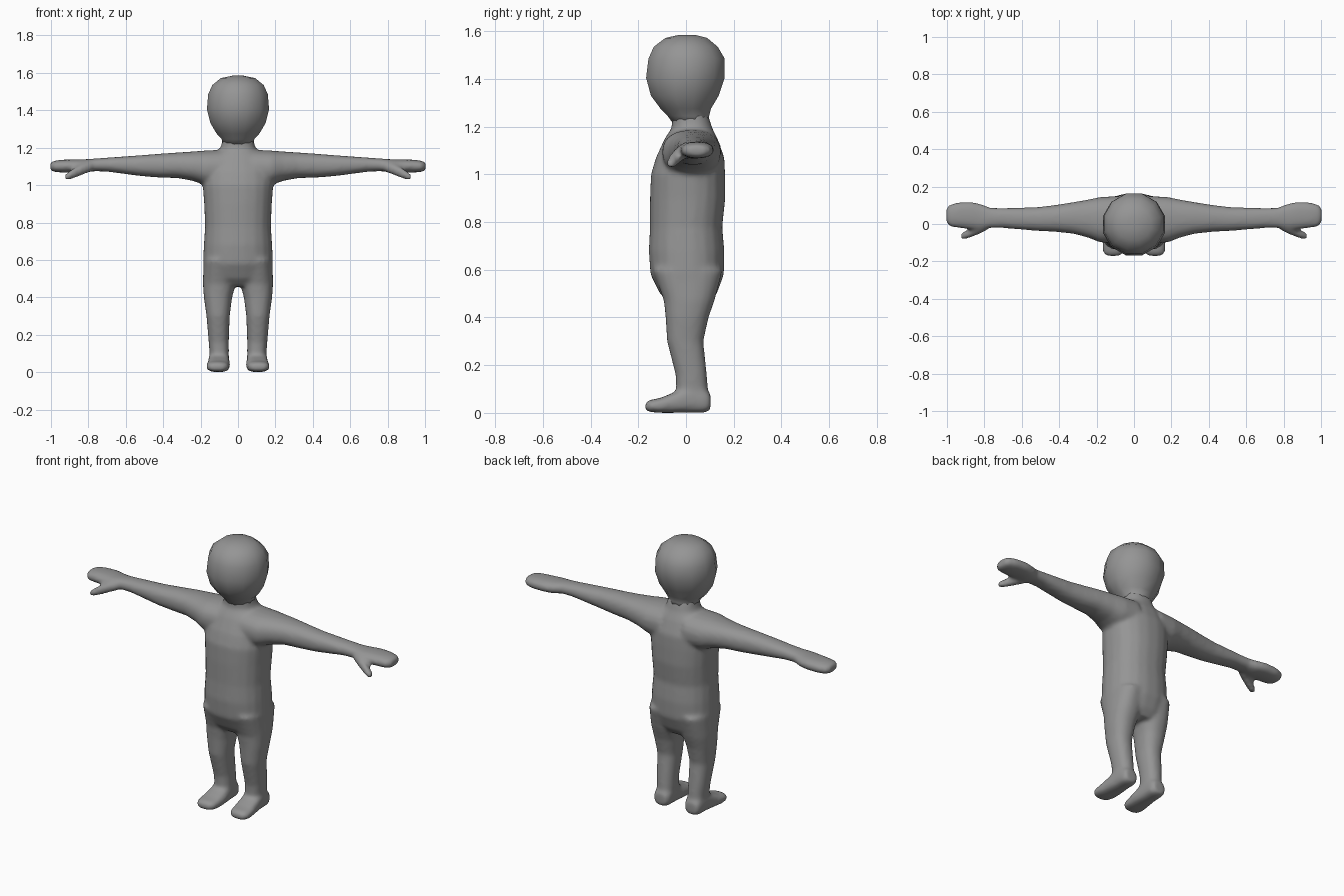
import bpy, bmesh, math

skin = bpy.data.materials.new("plain grey")
skin.diffuse_color = (0.3, 0.3, 0.3, 1)


def loft(bm, axis, rings, sides=20, power=2.3, flip=1):
    """Skin rounded rings along an axis; each ring is (t, a0, a1, b0, b1) bounds."""
    loops = []
    for t, a0, a1, b0, b1 in rings:
        loop = []
        for i in range(sides):
            ang = 2 * math.pi * (i + 0.5) / sides
            c, s = math.cos(ang), math.sin(ang)
            a = (a0 + a1) / 2 + (a1 - a0) / 2 * math.copysign(abs(c) ** (2 / power), c)
            b = (b0 + b1) / 2 + (b1 - b0) / 2 * math.copysign(abs(s) ** (2 / power), s)
            x, y, z = {"x": (t, a, b), "y": (a, t, b), "z": (a, b, t)}[axis]
            loop.append(bm.verts.new((x * flip, y, z)))
        loops.append(loop)
    faces = [bm.faces.new(loops[0]), bm.faces.new(loops[-1])]
    for lo, hi in zip(loops, loops[1:]):
        for i in range(sides):
            j = (i + 1) % sides
            faces.append(bm.faces.new((lo[i], lo[j], hi[j], hi[i])))
    bmesh.ops.recalc_face_normals(bm, faces=faces)


def make_object(name, bm):
    mesh = bpy.data.meshes.new(name)
    bm.to_mesh(mesh)
    bm.free()
    mesh.materials.append(skin)
    for p in mesh.polygons:
        p.use_smooth = True
    obj = bpy.data.objects.new(name, mesh)
    bpy.context.collection.objects.link(obj)
    return obj


body = bmesh.new()

# torso and neck
loft(body, "z", [
    (0.46, -0.11, 0.11, -0.07, 0.10), (0.50, -0.18, 0.18, -0.11, 0.13),
    (0.58, -0.188, 0.188, -0.15, 0.16), (0.68, -0.184, 0.184, -0.157, 0.162),
    (0.78, -0.177, 0.177, -0.152, 0.153), (0.90, -0.182, 0.182, -0.152, 0.166),
    (1.00, -0.19, 0.19, -0.148, 0.165), (1.07, -0.185, 0.185, -0.127, 0.162),
    (1.15, -0.15, 0.15, -0.09, 0.133), (1.195, -0.095, 0.095, -0.06, 0.11),
    (1.23, -0.086, 0.086, -0.06, 0.10), (1.28, -0.08, 0.08, -0.06, 0.08)])

for side in (-1, 1):
    # arm running into a mitten hand
    loft(body, "x", [
        (0.08, -0.10, 0.15, 0.99, 1.19), (0.18, -0.10, 0.145, 1.00, 1.185),
        (0.24, -0.075, 0.132, 1.022, 1.18), (0.32, -0.053, 0.118, 1.037, 1.175),
        (0.42, -0.042, 0.102, 1.04, 1.168), (0.52, -0.037, 0.09, 1.048, 1.16),
        (0.70, -0.022, 0.086, 1.072, 1.147), (0.77, -0.022, 0.088, 1.074, 1.142),
        (0.82, -0.035, 0.108, 1.066, 1.138), (0.87, -0.028, 0.119, 1.068, 1.138),
        (0.94, -0.022, 0.117, 1.067, 1.136), (0.985, -0.015, 0.105, 1.07, 1.13),
        (1.004, 0.01, 0.085, 1.08, 1.12)], flip=side)
    # thumb
    loft(body, "x", [
        (0.78, -0.03, 0.03, 1.075, 1.125), (0.83, -0.055, 0.0, 1.055, 1.115),
        (0.88, -0.075, -0.025, 1.035, 1.09), (0.91, -0.083, -0.04, 1.025, 1.07),
        (0.925, -0.08, -0.05, 1.03, 1.058)], sides=14, flip=side)
    # leg
    loft(body, "z", [
        (0.03, 0.055, 0.15, -0.03, 0.09), (0.10, 0.048, 0.152, -0.042, 0.092),
        (0.16, 0.049, 0.157, -0.044, 0.088), (0.30, 0.044, 0.169, -0.08, 0.073),
        (0.40, 0.031, 0.183, -0.086, 0.095), (0.47, 0.012, 0.188, -0.093, 0.12),
        (0.60, 0.005, 0.185, -0.14, 0.155)], flip=side)
    # foot
    loft(body, "y", [
        (-0.172, 0.08, 0.145, 0.012, 0.04), (-0.155, 0.055, 0.165, 0.004, 0.054),
        (-0.11, 0.044, 0.17, 0.0, 0.062), (-0.05, 0.043, 0.163, 0.0, 0.086),
        (0.02, 0.047, 0.156, 0.0, 0.12), (0.08, 0.05, 0.152, 0.0, 0.10),
        (0.103, 0.065, 0.14, 0.012, 0.08)], power=2.8, flip=side)

# fuse the limbs into one soft skin
body_obj = make_object("body", body)
fuse = body_obj.modifiers.new("fuse", "REMESH")
fuse.mode = "VOXEL"
fuse.voxel_size = 0.011
fuse.use_smooth_shade = True
soften = body_obj.modifiers.new("soften", "SMOOTH")
soften.factor = 0.5
soften.iterations = 8

# faceted round head
head = bmesh.new()
loft(head, "z", [
    (1.215, -0.083, 0.083, -0.058, 0.10), (1.245, -0.09, 0.09, -0.08, 0.10),
    (1.275, -0.118, 0.118, -0.11, 0.108), (1.33, -0.152, 0.152, -0.152, 0.142),
    (1.405, -0.172, 0.172, -0.173, 0.168), (1.485, -0.165, 0.165, -0.163, 0.168),
    (1.535, -0.142, 0.142, -0.14, 0.138), (1.572, -0.095, 0.095, -0.09, 0.092),
    (1.585, -0.03, 0.03, -0.03, 0.04)], sides=12, power=2.0)
make_object("head", head)
